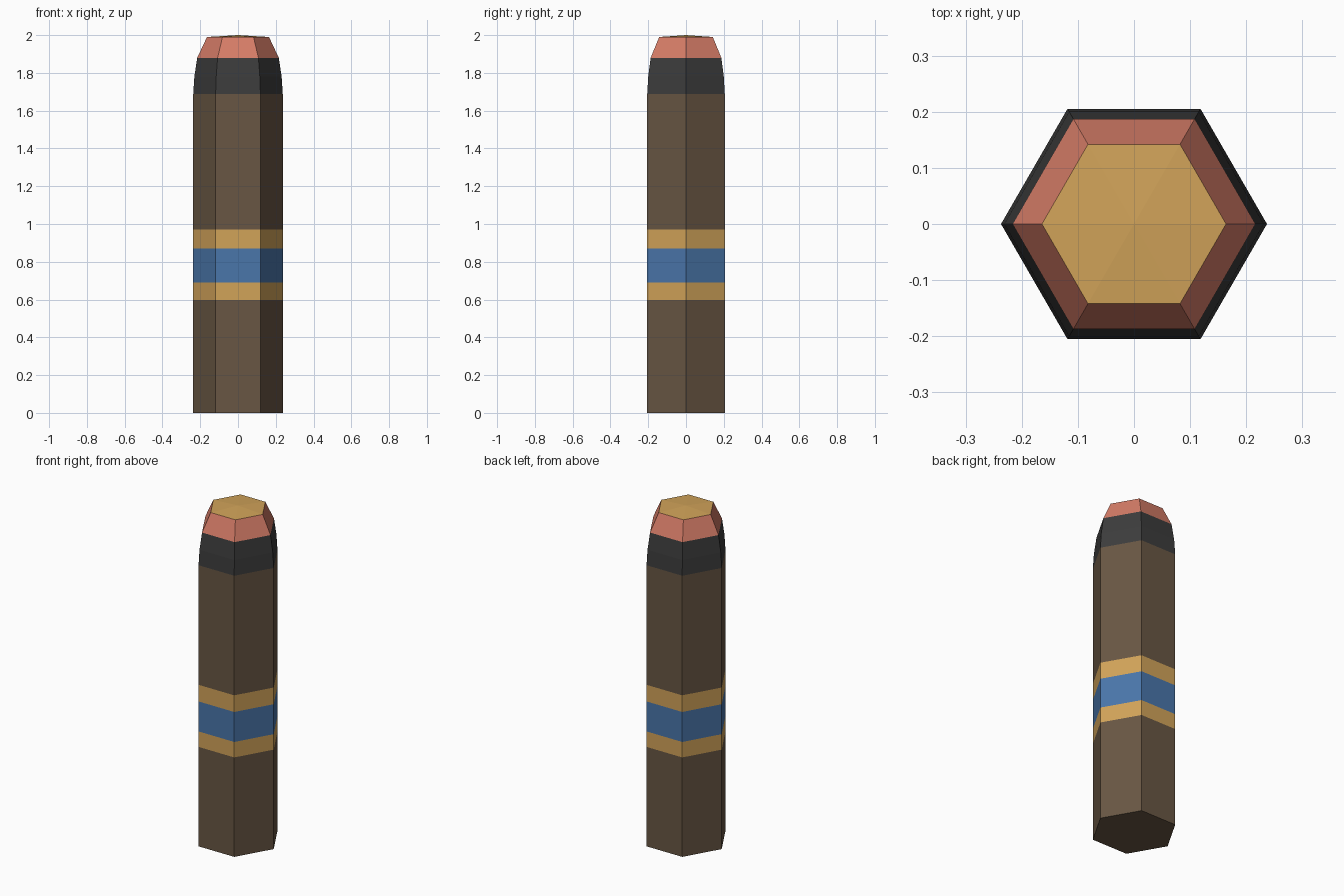
import bpy, bmesh, math

if "Cube" in bpy.data.objects:
    bpy.data.objects.remove(bpy.data.objects["Cube"])

SIDES = 6


def material(name, rgb):
    lin = [((c / 255 + 0.055) / 1.055) ** 2.4 for c in rgb]
    m = bpy.data.materials.new(name)
    m.diffuse_color = (*lin, 1)
    m.use_nodes = True
    m.node_tree.nodes["Principled BSDF"].inputs["Base Color"].default_value = m.diffuse_color
    return m


brown = material("brown", (104, 86, 67))
gold = material("gold", (209, 163, 89))
blue = material("blue", (74, 118, 170))
black = material("charcoal", (60, 60, 60))
red = material("coral", (213, 124, 103))


def hex_section(name, profile, mat, bottom=False, peak=None):
    """Stack of hexagon rings (radius, z), with optional floor and peaked lid."""
    bm = bmesh.new()
    rings = [[bm.verts.new((r * math.cos(math.tau * i / SIDES),
                            r * math.sin(math.tau * i / SIDES), z))
              for i in range(SIDES)] for r, z in profile]
    for a, b in zip(rings, rings[1:]):
        for i in range(SIDES):
            j = (i + 1) % SIDES
            bm.faces.new((a[i], a[j], b[j], b[i]))
    if bottom:
        bm.faces.new(rings[0][::-1])
    if peak is not None:
        tip = bm.verts.new((0, 0, peak))
        for i in range(SIDES):
            bm.faces.new((rings[-1][i], rings[-1][(i + 1) % SIDES], tip))
    me = bpy.data.meshes.new(name)
    bm.to_mesh(me)
    bm.free()
    me.materials.append(mat)
    ob = bpy.data.objects.new(name, me)
    bpy.context.collection.objects.link(ob)
    return ob


R = 0.237
# Straight shaft with painted bands
hex_section("lower_shaft", [(R, 0), (R, 0.597)], brown, bottom=True)
hex_section("lower_gold_band", [(R, 0.597), (R, 0.69)], gold)
hex_section("blue_band", [(R, 0.69), (R, 0.87)], blue)
hex_section("upper_gold_band", [(R, 0.87), (R, 0.97)], gold)
hex_section("upper_shaft", [(R, 0.97), (R, 1.688)], brown)
# Tapering tip
hex_section("dark_collar", [(R, 1.688), (0.231, 1.78), (0.216, 1.88)], black)
hex_section("coral_bevel", [(0.216, 1.88), (0.164, 1.99)], red)
hex_section("gold_cap", [(0.164, 1.99)], gold, peak=2.0)
